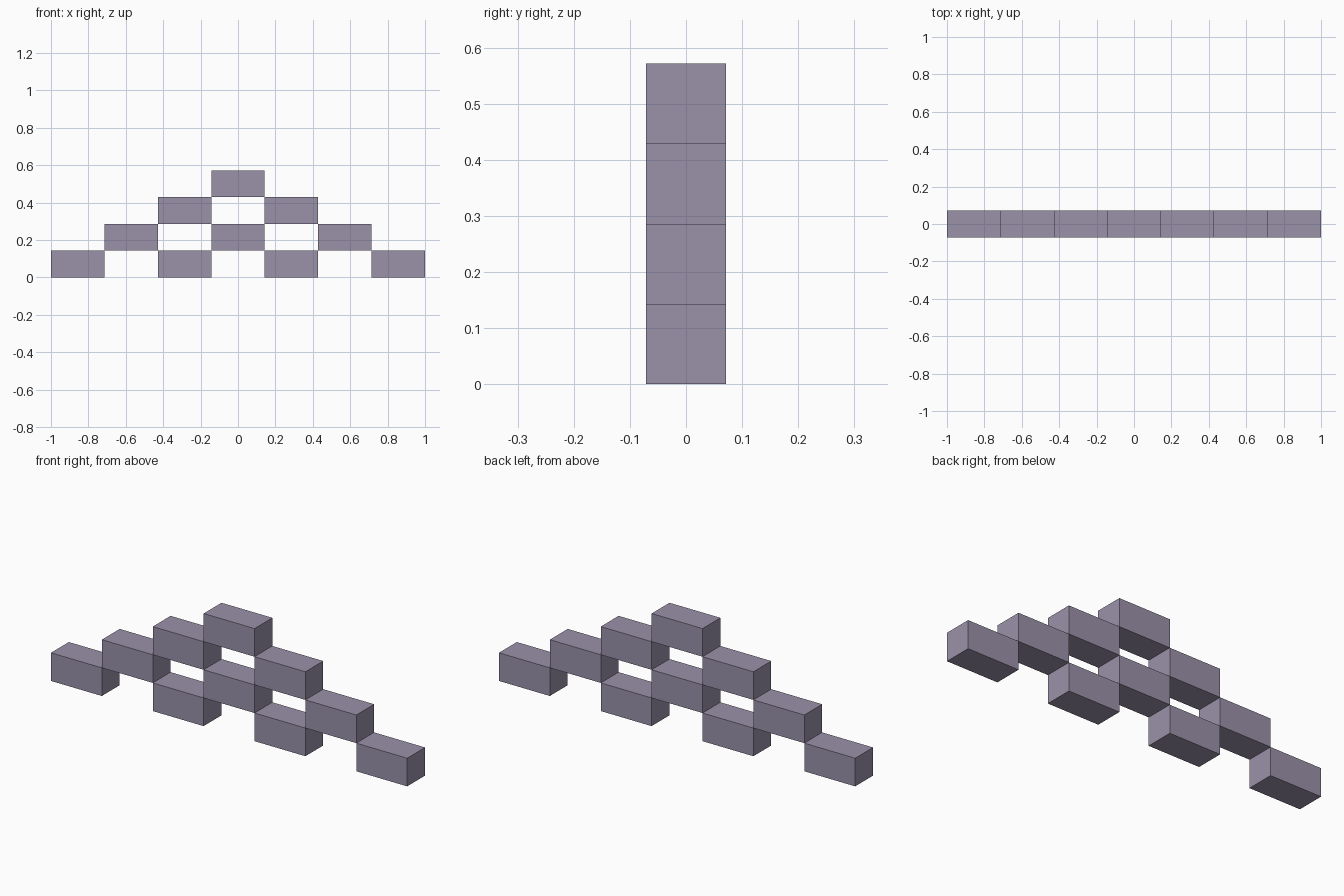
import bpy

if "Cube" in bpy.data.objects:
    bpy.data.objects.remove(bpy.data.objects["Cube"])

U = 2 / 7          # brick length
H = 1 / 7          # brick height and depth
ROWS = 4

mat = bpy.data.materials.new("dusty lavender")
mat.diffuse_color = (0.328, 0.287, 0.402, 1)
mat.use_nodes = True
mat.node_tree.nodes["Principled BSDF"].inputs["Base Color"].default_value = mat.diffuse_color


def brick(name, x, z):
    bpy.ops.mesh.primitive_cube_add(size=1, location=(x, 0, z))
    ob = bpy.context.object
    ob.name = name
    ob.scale = (U, H, H)
    bpy.ops.object.transform_apply(location=False, rotation=False, scale=True)
    ob.data.materials.append(mat)


# Pyramid wall: each row has one brick fewer, with a brick-wide gap between bricks
for row in range(ROWS):
    count = ROWS - row
    for i in range(count):
        brick(f"brick_row{row + 1}_{i + 1}", (2 * i - (count - 1)) * U, (row + 0.5) * H)
